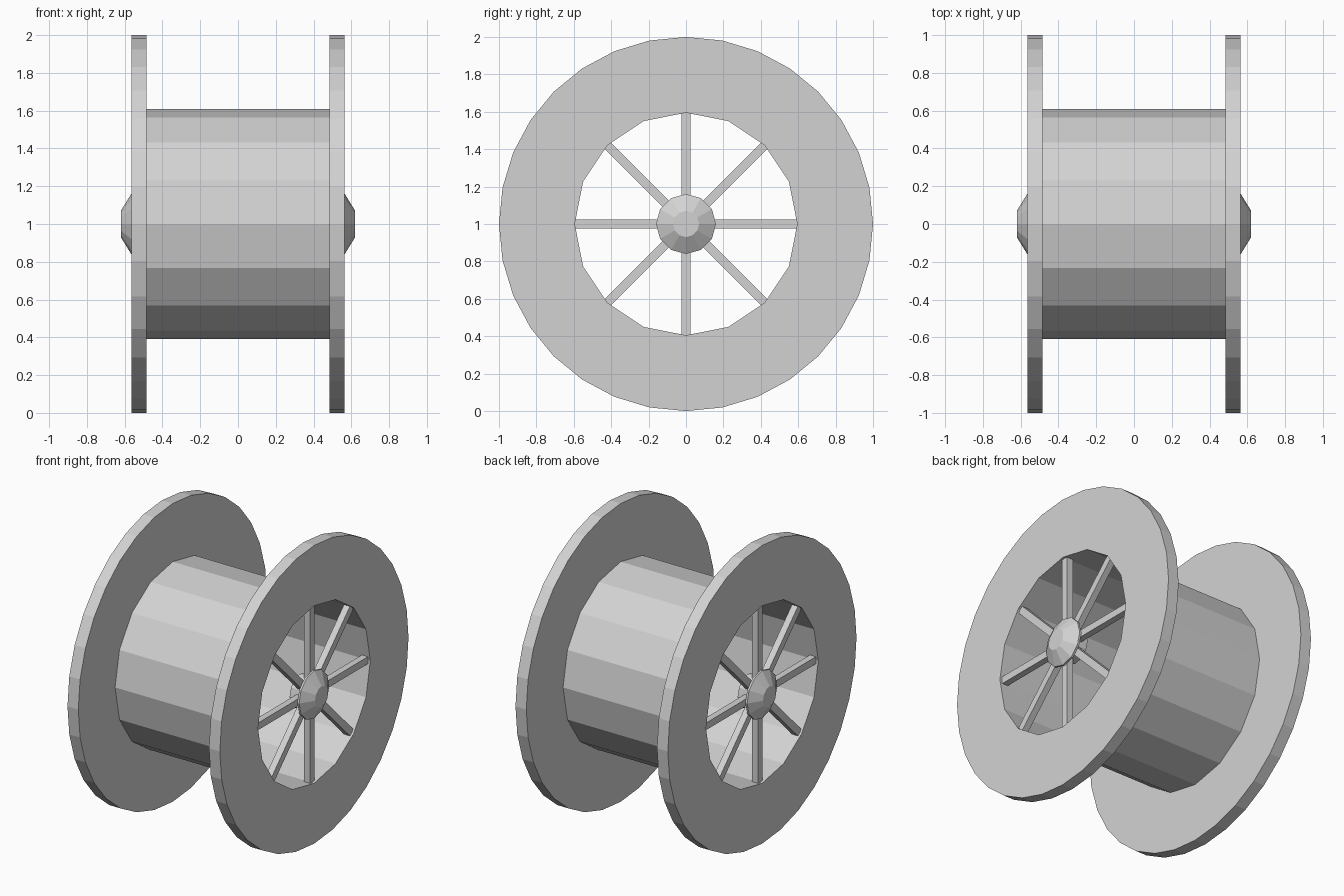
import bpy, bmesh, math
from mathutils import Matrix

cube = bpy.data.objects.get("Cube")
if cube:
    bpy.data.objects.remove(cube)

# Single plain grey
GREY = (0.65, 0.65, 0.65, 1)
grey = bpy.data.materials.new("plain grey")
grey.use_nodes = True
grey.diffuse_color = GREY
grey.node_tree.nodes["Principled BSDF"].inputs["Base Color"].default_value = GREY

AXLE = 1.0          # height of the spool axis
OUTER, HOLE, BARREL = 1.0, 0.595, 0.61


def add_object(name, bm):
    bmesh.ops.recalc_face_normals(bm, faces=bm.faces)
    mesh = bpy.data.meshes.new(name)
    bm.to_mesh(mesh)
    bm.free()
    mesh.materials.append(grey)
    obj = bpy.data.objects.new(name, mesh)
    obj.location.z = AXLE
    bpy.context.collection.objects.link(obj)
    return obj


def lathe(name, profile, sides, closed=True, half_sided=False):
    """Turn (x, radius) points around the x axis.
    half_sided gives the hole half as many straight sides as the rim."""
    bm = bmesh.new()
    rings = []
    for x, radius in profile:
        ring = []
        for i in range(sides):
            a = 2 * math.pi * i / sides
            r = radius
            if half_sided and i % 2 and radius < OUTER:
                r *= math.cos(2 * math.pi / sides)
            ring.append(bm.verts.new((x, r * math.sin(a), r * math.cos(a))))
        rings.append(ring)
    pairs = list(zip(rings, rings[1:]))
    if closed:
        pairs.append((rings[-1], rings[0]))
    else:
        bm.faces.new(rings[0])
        bm.faces.new(rings[-1])
    for a, b in pairs:
        for i in range(sides):
            j = (i + 1) % sides
            bm.faces.new((a[i], a[j], b[j], b[i]))
    return add_object(name, bm)


def spokes(name, side):
    """Eight square bars from hub to flange."""
    bm = bmesh.new()
    length = 0.56
    for i in range(8):
        turn = Matrix.Rotation(i * math.pi / 4, 4, 'X')
        place = Matrix.Translation((side * 0.528, 0, 0.07 + length / 2))
        size = Matrix.Diagonal((0.044, 0.048, length, 1))
        bmesh.ops.create_cube(bm, size=1, matrix=turn @ place @ size)
    return add_object(name, bm)


# Hollow barrel
lathe("barrel", [(-0.5, BARREL), (0.5, BARREL), (0.5, HOLE), (-0.5, HOLE)], 16)

# Flange, spokes and hub at each end
for side, label in ((1, "left"), (-1, "right")):
    inner, outer = side * 0.485, side * 0.565
    lathe(label + "_flange",
          [(inner, OUTER), (outer, OUTER), (outer, HOLE), (inner, HOLE)],
          32, half_sided=True)
    spokes(label + "_spokes", side)
    lathe(label + "_hub",
          [(side * 0.46, 0.11), (side * 0.552, 0.11), (side * 0.552, 0.16),
           (side * 0.565, 0.16), (side * 0.62, 0.07)], 12, closed=False)
